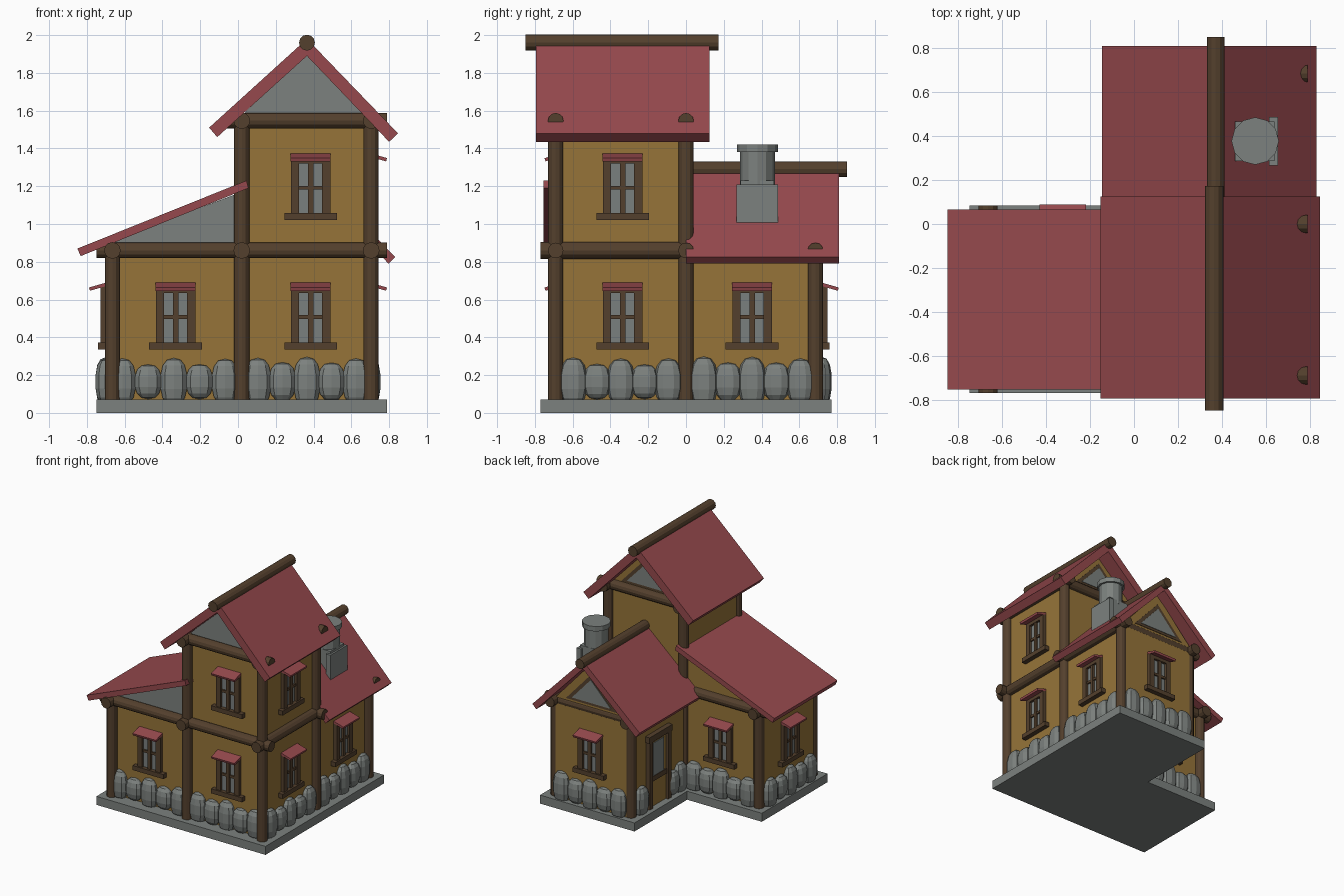
import bpy, bmesh, math, random
from mathutils import Matrix, Vector

if "Cube" in bpy.data.objects:
    bpy.data.objects.remove(bpy.data.objects["Cube"])

random.seed(4)


def srgb(r, g, b):
    return tuple((c / 255 / 12.92 if c < 11 else ((c / 255 + 0.055) / 1.055) ** 2.4) for c in (r, g, b)) + (1,)


MATS = []
for nm, col in (("wood", (84, 64, 45)), ("ochre_plaster", (150, 116, 57)), ("red_roof", (150, 73, 77)),
                ("grey_stone", (124, 129, 126)), ("grey_glass", (122, 128, 127))):
    m = bpy.data.materials.new(nm)
    m.diffuse_color = srgb(*col)
    m.use_nodes = True
    m.node_tree.nodes["Principled BSDF"].inputs["Base Color"].default_value = m.diffuse_color
    MATS.append(m)
WOOD, OCHRE, RED, STONE, GLASS = range(5)


def finish(name, bm):
    bmesh.ops.recalc_face_normals(bm, faces=bm.faces)
    me = bpy.data.meshes.new(name)
    bm.to_mesh(me)
    bm.free()
    for m in MATS:
        me.materials.append(m)
    ob = bpy.data.objects.new(name, me)
    bpy.context.collection.objects.link(ob)
    return ob


def paint(verts, mi):
    for f in {f for v in verts for f in v.link_faces}:
        f.material_index = mi


def add_box(bm, lo, hi, mi, M=Matrix()):
    lo, hi = Vector(lo), Vector(hi)
    T = M @ Matrix.Translation((lo + hi) / 2) @ Matrix.Diagonal((*(hi - lo), 1))
    paint(bmesh.ops.create_cube(bm, size=1, matrix=T)["verts"], mi)


def box(name, lo, hi, mi):
    bm = bmesh.new()
    add_box(bm, lo, hi, mi)
    return finish(name, bm)


def log(name, a, b, r, mi=WOOD, seg=12):
    a, b = Vector(a), Vector(b)
    d = b - a
    T = Matrix.Translation((a + b) / 2) @ d.to_track_quat('Z', 'Y').to_matrix().to_4x4()
    bm = bmesh.new()
    vs = bmesh.ops.create_cone(bm, cap_ends=True, segments=seg, radius1=r, radius2=r,
                               depth=d.length, matrix=T)["verts"]
    paint(vs, mi)
    return finish(name, bm)


def prism(name, pts, y0, y1, mi):
    """xz profile extruded along y"""
    bm = bmesh.new()
    f = bm.faces.new([bm.verts.new((x, y0, z)) for x, z in pts])
    ext = bmesh.ops.extrude_face_region(bm, geom=[f])["geom"]
    bmesh.ops.translate(bm, vec=(0, y1 - y0, 0), verts=[g for g in ext if isinstance(g, bmesh.types.BMVert)])
    for f in bm.faces:
        f.material_index = mi
    return finish(name, bm)


# L-shaped stone slab
bm = bmesh.new()
L = [(-.75, -.77), (.79, -.77), (.79, .77), (-.07, .77), (-.07, .085), (-.75, .085)]
f = bm.faces.new([bm.verts.new((x, y, 0)) for x, y in L])
ext = bmesh.ops.extrude_face_region(bm, geom=[f])["geom"]
bmesh.ops.translate(bm, vec=(0, 0, .07), verts=[g for g in ext if isinstance(g, bmesh.types.BMVert)])
for f in bm.faces:
    f.material_index = STONE
finish("base_slab", bm)

# plaster walls
box("tower_walls", (0, -.66, .07), (.70, 0, 1.56), OCHRE)
box("left_wing_walls", (-.70, -.66, .07), (.0, 0, .87), OCHRE)
box("back_wing_walls", (0, 0, .07), (.70, .72, .87), OCHRE)

# posts
for x, y, top in ((-.665, -.69, .86), (.02, -.69, 1.55), (.705, -.69, 1.55), (-.665, 0, .86),
                  (.02, 0, 1.55), (.705, 0, 1.55), (.02, .685, .86), (.705, .685, .86)):
    log("post", (x, y, .05), (x, y, top), .04)

# horizontal beams: lower frame and tower top frame
for y, x0 in ((-.69, -.75), (0, -.75), (.685, -.06)):
    log("cross_beam", (x0, y, .86), (.79, y, .86), .041)
for x, y1 in ((-.665, .085), (.02, .77), (.705, .77)):
    log("side_beam", (x, -.77, .86), (x, y1, .86), .044)
for y in (-.69, 0):
    log("tower_cross_beam", (-.06, y, 1.547), (.79, y, 1.547), .041)
for x in (.02, .705):
    log("tower_side_beam", (x, -.77, 1.547), (x, .08, 1.547), .044)

# gables
TG = [(.0, 1.55), (.71, 1.55), (.362, 1.92)]
prism("tower_gable", TG, -.645, 0, OCHRE)
prism("tower_gable_front", TG, -.665, -.645, STONE)
BG = [(.0, .86), (.71, .86), (.365, 1.24)]
prism("back_gable", BG, 0, .715, OCHRE)
LG = [(-.68, .86), (.02, .86), (.02, 1.17), (-.68, .905)]
prism("left_gable", LG, -.645, 0, OCHRE)
prism("left_gable_front", LG, -.665, -.645, STONE)


def shrink(pts, k):
    cx = sum(p[0] for p in pts) / 3
    cz = sum(p[1] for p in pts) / 3
    return [(cx + (x - cx) * k, cz + (z - cz) * k) for x, z in pts]


for pts, y, n in ((TG, 0, "tower_back"), (BG, .715, "back")):
    prism(n + "_gable_trim", shrink(pts, .66), y - .001, y + .004, WOOD)
    prism(n + "_gable_panel", shrink(pts, .5), y, y + .008, STONE)

# roofs
prism("tower_roof_right", [(.365, 1.98), (.847, 1.48), (.80, 1.435), (.365, 1.89)], -.795, .125, RED)
prism("tower_roof_left", [(.365, 1.98), (-.153, 1.51), (-.11, 1.46), (.365, 1.89)], -.795, .125, RED)
prism("back_roof_right", [(.372, 1.30), (.832, .825), (.797, .79), (.372, 1.235)], 0, .81, RED)
prism("back_roof_left", [(.372, 1.30), (-.145, .845), (-.11, .80), (.372, 1.235)], 0, .81, RED)
prism("left_roof", [(.045, 1.23), (-.85, .87), (-.833, .83), (.055, 1.19)], -.755, .065, RED)
log("tower_ridge_log", (.365, -.85, 1.96), (.365, .172, 1.96), .042)
log("back_ridge_log", (.372, 0, 1.29), (.372, .852, 1.29), .04)

# chimney
box("chimney_shaft", (.46, .288, .95), (.64, .467, 1.23), STONE)
box("chimney_foot", (.615, .267, 1.005), (.655, .487, 1.21), STONE)
log("chimney_pipe", (.552, .378, 1.2), (.552, .378, 1.39), .092, STONE, 12)
log("chimney_cap", (.552, .378, 1.38), (.552, .378, 1.42), .108, STONE, 12)


def wall_matrix(x, y, z, turn):
    return Matrix.Translation((x, y, z)) @ Matrix.Rotation(math.radians(turn), 4, 'Z')


# windows: local -y points out of the wall, z = 0 at the sill bottom
def window(name, x, y, z, turn):
    M = wall_matrix(x, y, z, turn)
    bm = bmesh.new()
    add_box(bm, (-.08, -.008, .03), (.08, .02, .32), GLASS, M)
    for s in (-1, 1):
        u = s * .083
        add_box(bm, (u - .022, -.028, .03), (u + .022, .02, .33), WOOD, M)
    add_box(bm, (-.014, -.024, .03), (.014, .02, .33), WOOD, M)
    add_box(bm, (-.08, -.020, .162), (.08, .02, .182), WOOD, M)
    add_box(bm, (-.105, -.028, .30), (.105, .02, .34), WOOD, M)
    add_box(bm, (-.14, -.04, 0), (.14, .02, .037), WOOD, M)
    A = M @ Matrix.Translation((0, 0, .345)) @ Matrix.Rotation(math.radians(16), 4, 'X')
    add_box(bm, (-.106, -.09, -.009), (.106, .01, .009), RED, A)
    finish(name, bm)


for n, x, y, z, t in (("front_left", -.33, -.66, .335, 0), ("front_right", .385, -.66, .335, 0),
                      ("tower_front", .385, -.66, 1.02, 0), ("right_front", .70, -.335, .335, 90),
                      ("right_back", .70, .35, .335, 90), ("tower_right", .70, -.335, 1.02, 90),
                      ("back_wing", .36, .72, .335, 180), ("left_wing_back", -.325, 0, .335, 180),
                      ("left_side", -.70, -.34, .335, 270)):
    window(n + "_window", x, y, z, t)

# door on the left wall of the back wing
M = wall_matrix(0, .38, .07, 270)
bm = bmesh.new()
add_box(bm, (-.11, -.012, 0), (.11, .02, .55), OCHRE, M)
add_box(bm, (-.07, -.018, .25), (.07, .02, .52), GLASS, M)
for s in (-1, 1):
    add_box(bm, (s * .12 - .02, -.035, 0), (s * .12 + .02, .02, .58), WOOD, M)
add_box(bm, (-.15, -.04, .55), (.15, .02, .60), WOOD, M)
add_box(bm, (-.11, -.022, .21), (.11, .02, .25), WOOD, M)
finish("door", bm)


# row of boulders between two points on a wall
def stones(name, a, b):
    a, b = Vector(a), Vector(b)
    n = max(1, round((b - a).length / .125))
    along_x = abs(b.x - a.x) > abs(b.y - a.y)
    bm = bmesh.new()
    for i in range(n):
        p = a.lerp(b, (i + .5) / n)
        w, d = .074, .057
        h = (.128 if i % 2 == 0 else .098) + random.uniform(-.008, .006)
        vs = bmesh.ops.create_uvsphere(bm, u_segments=10, v_segments=7, radius=1)["verts"]
        for v in vs:
            c = [math.copysign(abs(k) ** .8, k) for k in v.co]
            sx, sy = (w, d) if along_x else (d, w)
            v.co = (p.x + c[0] * sx, p.y + c[1] * sy, .165 + c[2] * h)
        paint(vs, STONE)
    finish(name, bm)


for n, a, b in (("front_left", (-.68, -.66), (.0, -.66)), ("front_right", (.04, -.66), (.69, -.66)),
                ("right_front", (.70, -.66), (.70, -.03)), ("right_back", (.70, .03), (.70, .67)),
                ("back", (.04, .715), (.69, .715)), ("left", (-.70, -.66), (-.70, -.02)),
                ("left_wing_back", (-.64, .01), (-.02, .01)),
                ("door_left", (0, .525), (0, .66)), ("door_right", (0, .04), (0, .24))):
    stones(n + "_stones", (*a, 0), (*b, 0))
